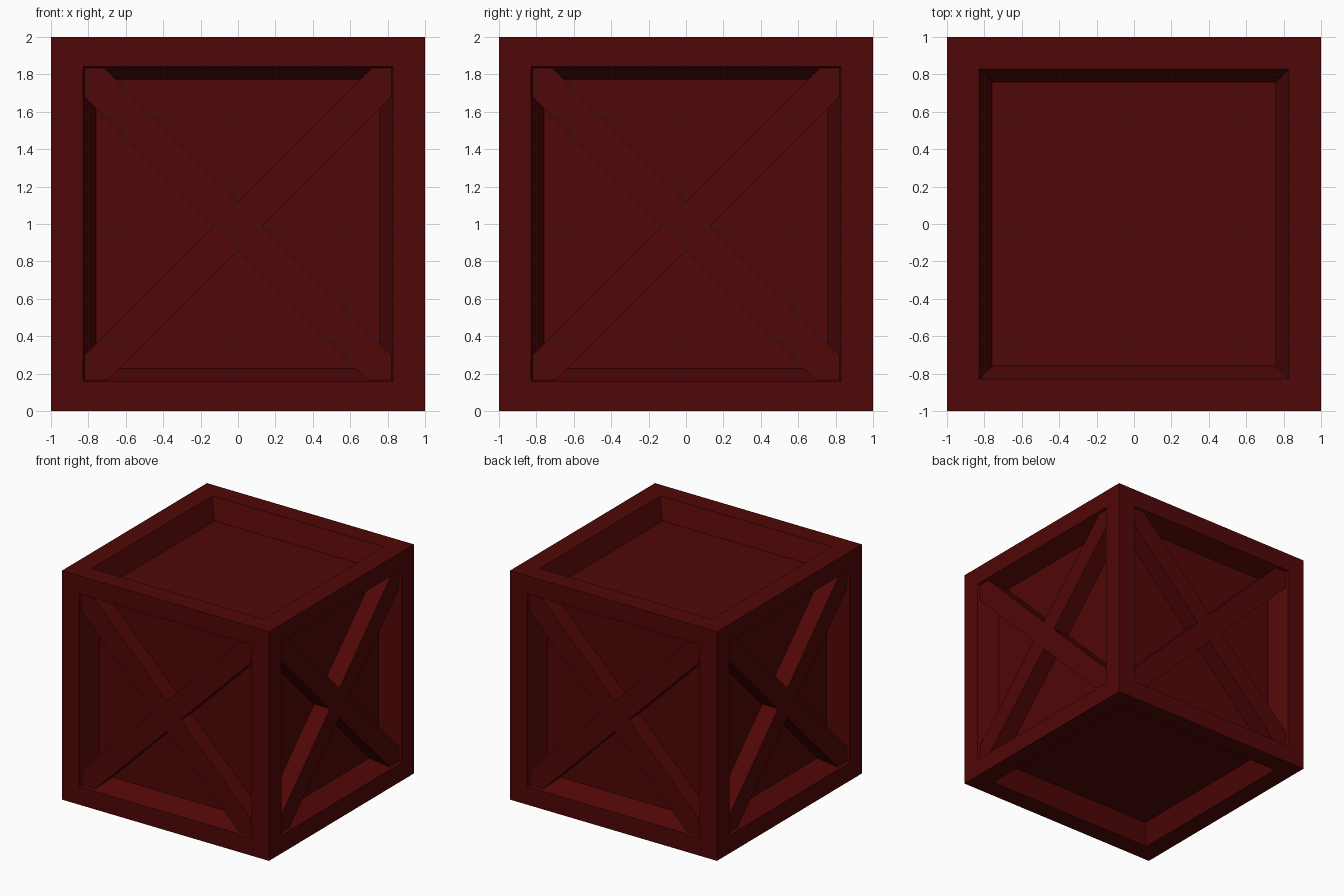
import bpy, bmesh, math
from mathutils import Matrix

old = bpy.data.objects.get("Cube")
if old:
    bpy.data.objects.remove(old, do_unlink=True)

# One dark red paint for the whole crate
COLOUR = (0.081, 0.002, 0.002, 1)
paint = bpy.data.materials.new("dark_red")
paint.use_nodes = True
paint.diffuse_color = COLOUR
shader = next(n for n in paint.node_tree.nodes if n.type == 'BSDF_PRINCIPLED')
shader.inputs["Base Color"].default_value = COLOUR
shader.inputs["Roughness"].default_value = 0.8

DEPTH = 0.173    # how far the panels sit below the frame
OPEN_X = 0.83    # half width of each frame opening
OPEN_Z = 0.842   # half height of the side openings


def finish(bm, name):
    bmesh.ops.recalc_face_normals(bm, faces=bm.faces)
    mesh = bpy.data.meshes.new(name)
    bm.to_mesh(mesh)
    bm.free()
    mesh.materials.append(paint)
    obj = bpy.data.objects.new(name, mesh)
    bpy.context.collection.objects.link(obj)
    return obj


# Crate body: frame on every face with a sunken panel and sloping walls
bm = bmesh.new()
bmesh.ops.create_cube(bm, size=2)
panels = list(bm.faces)
bmesh.ops.inset_individual(bm, faces=panels, thickness=1 - OPEN_X,
                           use_even_offset=True)
for face in panels:
    if abs(face.normal.z) < 0.5:
        for v in face.verts:
            v.co.z *= OPEN_Z / OPEN_X
bmesh.ops.inset_individual(bm, faces=panels, thickness=0.07, depth=-DEPTH,
                           use_even_offset=True)
bmesh.ops.translate(bm, verts=bm.verts, vec=(0, 0, 1))
finish(bm, "crate_body")


# Cross brace: X outline clipped square at the frame corners, then extruded
def cross_brace(name, angle):
    ex, ez, h, c = 0.825, 0.838, 0.13, -0.01
    up, low = ez - c, ez + c
    right = [(h, 0), (ex, ex - h), (ex, up), (up - h, up), (0, h)]
    left = [(-x, z) for x, z in reversed(right[:-1])]
    lower_left = [(-ex, h - ex), (-ex, -low), (h - low, -low), (0, -h)]
    lower_right = [(-x, z) for x, z in reversed(lower_left[:-1])]
    outline = right + left + lower_left + lower_right
    bm = bmesh.new()
    face = bm.faces.new([bm.verts.new((x, -0.98, z + c + 1)) for x, z in outline])
    back = bmesh.ops.extrude_face_region(bm, geom=[face])["geom"]
    bmesh.ops.translate(bm, vec=(0, DEPTH - 0.01, 0),
                        verts=[g for g in back if isinstance(g, bmesh.types.BMVert)])
    bmesh.ops.transform(bm, verts=bm.verts, matrix=Matrix.Rotation(angle, 4, 'Z'))
    finish(bm, name)


for i, side in enumerate(("front", "left", "back", "right")):
    cross_brace(side + "_cross_brace", i * math.pi / 2)
